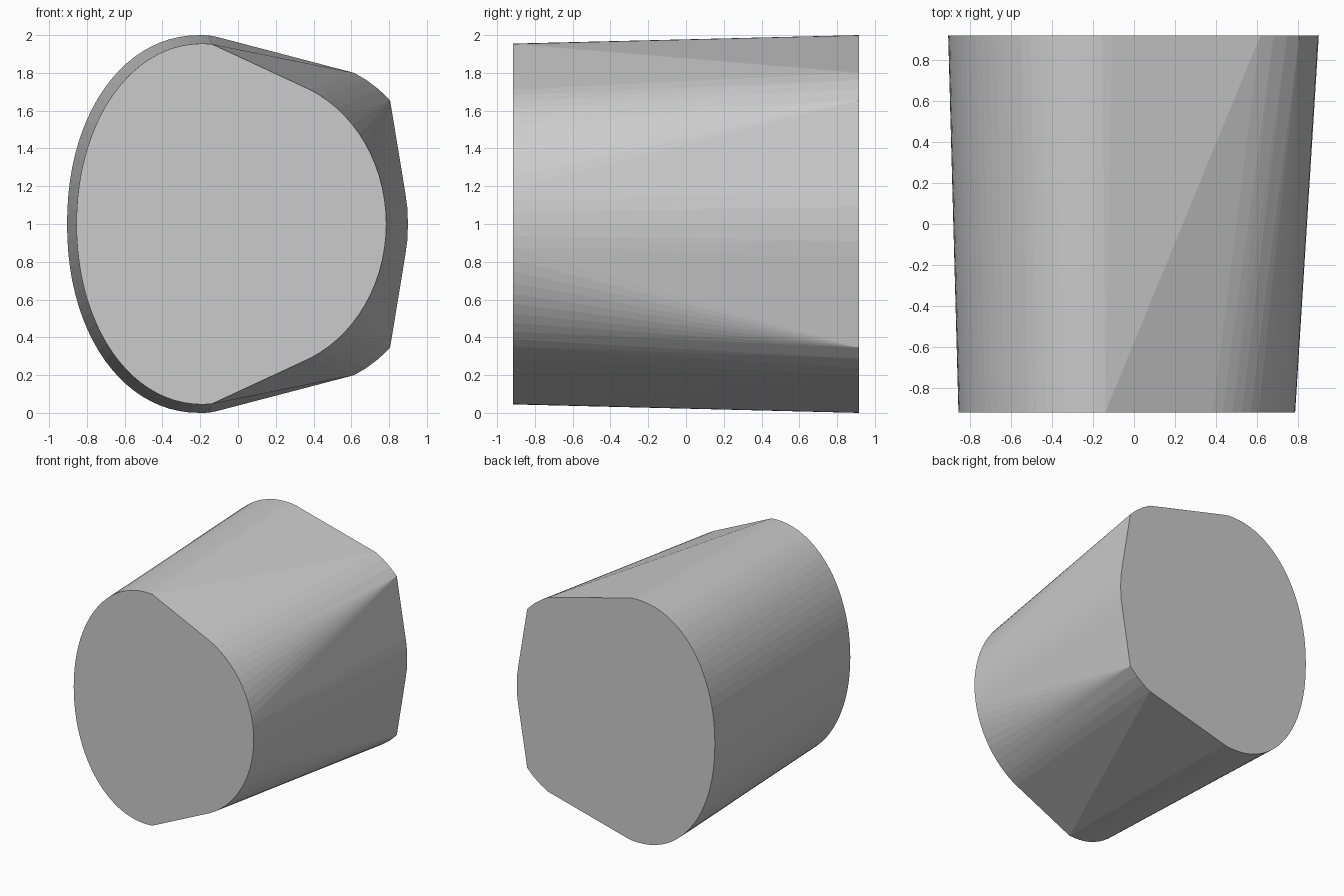
import bpy, bmesh, math

if "Cube" in bpy.data.objects:
    bpy.data.objects.remove(bpy.data.objects["Cube"])


def arc(cx, a, b, start, end, count, power=2.0):
    """Superellipse arc in the upper half, centred at (cx, z=1)."""
    pts = []
    for i in range(count + 1):
        t = math.radians(start + (end - start) * i / count)
        c, s = math.cos(t), math.sin(t)
        x = math.copysign(abs(c) ** (2 / power), c)
        pts.append((cx + a * x, b * abs(s) ** (2 / power)))
    return pts


# Upper halves of the two end outlines, as x and height above the mid line
front = arc(-0.19, 0.665, 0.955, 180, 90, 22, 2.05) + [(-0.14, 0.953)]
front += arc(0.10, 0.685, 0.78, 65.7, 0, 14)
back = arc(-0.20, 0.705, 1.0, 180, 90, 22, 2.1) + [(-0.155, 0.999), (-0.11, 0.99)]
back += [(0.615, 0.80), (0.68, 0.762), (0.745, 0.713), (0.805, 0.655),
         (0.885, 0.17), (0.896, 0.09), (0.90, 0.0)]

# Skin wrapped tightly round both outlines, mirrored about z = 1
bm = bmesh.new()
for y, outline in ((-0.917, front), (0.917, back)):
    for x, h in outline:
        bm.verts.new((x, y, 1 + h))
        if h > 1e-4:
            bm.verts.new((x, y, 1 - h))
hull = bmesh.ops.convex_hull(bm, input=bm.verts[:])
loose = {g for g in hull["geom_interior"] + hull["geom_unused"]
         if isinstance(g, bmesh.types.BMVert)}
bmesh.ops.delete(bm, geom=list(loose), context='VERTS')

# Merge the flat end caps into single faces
bmesh.ops.dissolve_limit(bm, angle_limit=math.radians(0.05),
                         verts=bm.verts[:], edges=bm.edges[:])
bmesh.ops.recalc_face_normals(bm, faces=bm.faces[:])

mesh = bpy.data.meshes.new("tapered_body")
bm.to_mesh(mesh)
bm.free()
body = bpy.data.objects.new("tapered_body", mesh)
bpy.context.collection.objects.link(body)
